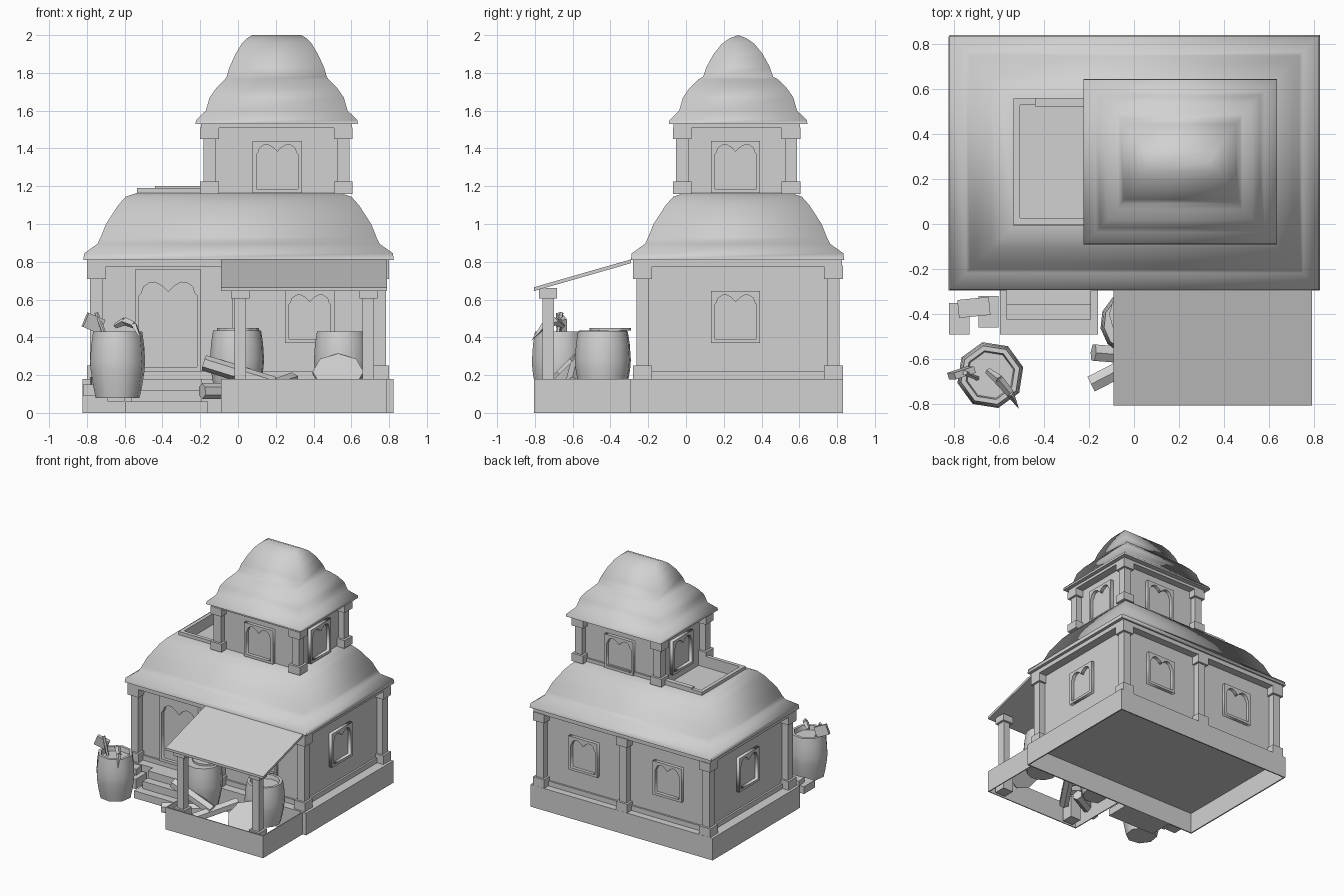
import bpy, bmesh, math
from mathutils import Vector, Matrix

if "Cube" in bpy.data.objects:
    bpy.data.objects.remove(bpy.data.objects["Cube"])

clay = bpy.data.materials.new("plain_grey")
clay.use_nodes = True
GREY = (0.64, 0.64, 0.64, 1)
clay.diffuse_color = GREY
clay.node_tree.nodes["Principled BSDF"].inputs["Base Color"].default_value = GREY


def finish(name, bm, smooth=None):
    bmesh.ops.recalc_face_normals(bm, faces=bm.faces)
    me = bpy.data.meshes.new(name)
    bm.to_mesh(me)
    bm.free()
    return link(name, me, smooth)


def link(name, me, smooth=None):
    me.materials.clear()
    me.materials.append(clay)
    ob = bpy.data.objects.new(name, me)
    bpy.context.collection.objects.link(ob)
    if smooth:
        bpy.ops.object.select_all(action='DESELECT')
        ob.select_set(True)
        bpy.context.view_layer.objects.active = ob
        bpy.ops.object.shade_smooth_by_angle(angle=math.radians(smooth))
    return ob


def add_box(bm, x0, x1, y0, y1, z0, z1):
    size = Matrix.Diagonal((x1 - x0, y1 - y0, z1 - z0, 1))
    mid = Matrix.Translation(((x0 + x1) / 2, (y0 + y1) / 2, (z0 + z1) / 2))
    bmesh.ops.create_cube(bm, size=1, matrix=mid @ size)


def boxes(name, *dims):
    bm = bmesh.new()
    for d in dims:
        add_box(bm, *d)
    return finish(name, bm)


def loft(name, cx, cy, rings, bottom=True, top=True, smooth=85):
    """Rectangular rings (half x, half y, z) joined into a shell."""
    bm = bmesh.new()
    loops = [[bm.verts.new((cx + sx * hx, cy + sy * hy, z))
              for sx, sy in ((-1, -1), (1, -1), (1, 1), (-1, 1))] for hx, hy, z in rings]
    for a, b in zip(loops, loops[1:]):
        for i in range(4):
            j = (i + 1) % 4
            bm.faces.new((a[i], a[j], b[j], b[i]))
    if bottom:
        bm.faces.new(loops[0])
    if top:
        bm.faces.new(loops[-1])
    bmesh.ops.remove_doubles(bm, verts=bm.verts, dist=0.0005)
    return finish(name, bm, smooth)


def pillar(name, x, y, z0, z1, shaft=0.033, block=0.05, foot=0.07, cap=0.07):
    return boxes(name,
                 (x - shaft, x + shaft, y - shaft, y + shaft, z0, z1),
                 (x - block, x + block, y - block, y + block, z0, z0 + foot),
                 (x - block, x + block, y - block, y + block, z1 - cap, z1))


def arch_frame(name, loc, turn, w, h, margin, arch_h, lobe, depth=0.035):
    """Flat frame with a double-lobed arch opening, facing -y before the turn."""
    half = [(1, 1), (.92, .85), (.85, .35), (.65, .05), (.45, 0), (.2, .3)]
    shape = [(1, None)] + half + [(0, .75)] + [(-u, v) for u, v in reversed(half)] + [(-1, None)]
    iw = w / 2 - margin
    hole = [(u * iw, margin if v is None else margin + arch_h - lobe * v) for u, v in shape]
    rect = [(-w / 2, 0), (w / 2, 0), (w / 2, h), (-w / 2, h)]
    cu = bpy.data.curves.new(name, 'CURVE')
    cu.dimensions = '2D'
    cu.fill_mode = 'BOTH'
    cu.extrude = depth / 2
    for pts in (rect, hole):
        sp = cu.splines.new('POLY')
        sp.points.add(len(pts) - 1)
        for p, (x, y) in zip(sp.points, pts):
            p.co = (x, y, 0, 1)
        sp.use_cyclic_u = True
    tmp = bpy.data.objects.new(name, cu)
    me = bpy.data.meshes.new_from_object(tmp)
    bpy.data.objects.remove(tmp)
    me.transform(Matrix.Translation(loc) @ Matrix.Rotation(math.radians(turn), 4, 'Z')
                 @ Matrix.Rotation(math.pi / 2, 4, 'X'))
    return link(name, me)


def window(name, x, y, z, turn):
    return arch_frame(name, (x, y, z), turn, 0.26, 0.275, 0.02, 0.235, 0.05)


def rod(name, a, b, r, sides=6, r2=None):
    a, b = Vector(a), Vector(b)
    bm = bmesh.new()
    turn = (b - a).to_track_quat('Z', 'Y').to_matrix().to_4x4()
    bmesh.ops.create_cone(bm, cap_ends=True, segments=sides, radius1=r,
                          radius2=r if r2 is None else r2, depth=(b - a).length,
                          matrix=Matrix.Translation((a + b) / 2) @ turn)
    return finish(name, bm)


def barrel(name, x, y, z0, z1, r, sides=8, hollow=True):
    prof = [(.8, 0), (.9, .2), (.98, .42), (1, .55), (.96, .8), (.89, 1)]
    if hollow:
        prof += [(.74, 1), (.7, .9)]
    bm = bmesh.new()
    loops = []
    for k, t in prof:
        angles = [2 * math.pi * (i + .3) / sides for i in range(sides)]
        loops.append([bm.verts.new((x + r * k * math.cos(q), y + r * k * math.sin(q),
                                    z0 + t * (z1 - z0))) for q in angles])
    for a, b in zip(loops, loops[1:]):
        for i in range(sides):
            j = (i + 1) % sides
            bm.faces.new((a[i], a[j], b[j], b[i]))
    bm.faces.new(loops[0])
    bm.faces.new(loops[-1])
    return finish(name, bm, 50)


# Ground floor on a plinth that is hollow underneath
CY = 0.27
loft("plinth", 0, .268, [(.812, .553, .17), (.812, .553, 0), (.822, .563, 0), (.822, .563, .18)],
     smooth=30)
boxes("lower_walls", (-.73, .73, -.21, .76, .18, .80))
boxes("wall_skirting", (-.745, .745, -.225, .775, .18, .22))
boxes("eaves_beam", (-.80, .80, -.28, .825, .775, .812))
for x in (-.75, 0, .75):
    for y in (-.23, .78):
        pillar("lower_pillar", x, y, .18, .78)
for x in (-.38, .38):
    window("back_window", x, .77, .37, 180)
window("front_window", .38, -.22, .37, 0)
window("left_window", .74, .263, .37, 90)
window("right_window", -.74, .263, .37, -90)
arch_frame("door_frame", (-.37, -.22, .22), 0, .35, .54, .022, .45, .07)

# Curved lower roof and roof terrace
inset = [(0, .81), (.005, .845), (.075, .895), (.092, .93), (.12, 1), (.185, 1.1),
         (.225, 1.145), (.285, 1.165)]
loft("lower_roof", .003, .273, [(.822 - d, .565 - d, z) for d, z in inset], top=False)
loft("terrace_parapet", 0, CY + .007,
     [(.535, .28, 1.15), (.535, .28, 1.19), (.505, .25, 1.19), (.505, .25, 1.1)],
     bottom=False, smooth=30)
boxes("terrace_rail", (-.44, -.2, .52, .558, 1.15, 1.2))

# Tower
TX, TY = .203, .268
boxes("tower_walls", (TX - .335, TX + .335, TY - .275, TY + .275, 1.09, 1.52))
boxes("tower_beam", (TX - .4, TX + .4, TY - .335, TY + .335, 1.508, 1.535))
for sx in (-1, 1):
    for sy in (-1, 1):
        pillar("tower_pillar", TX + sx * .354, TY + sy * .288, 1.16, 1.51,
               .032, .05, .065, .06)
    window("tower_side_window", TX + sx * .345, TY - .005, 1.165, 90 * sx)
    window("tower_window", TX + .005, TY + sx * .285, 1.165, 90 + 90 * sx)

# Two-tier tower roof: flared skirt, then a rounded ridge cap
inset = [(0, 1.53), (.003, 1.55), (.055, 1.6), (.075, 1.67), (.11, 1.72), (.155, 1.765)]
skirt = [(.43 - d, .367 - d, z) for d, z in inset]
cap = [(.265, .185, 1.78), (.25, .168, 1.83), (.218, .13, 1.9), (.185, .085, 1.955),
       (.158, .045, 1.983), (.13, 0, 2.0)]
loft("tower_roof", TX + .002, .276, skirt + cap, top=False)

# Porch rim, posts and sloping awning
boxes("porch_rim", (-.09, .79, -.805, -.797, 0, .18), (-.09, -.082, -.8, -.29, 0, .18),
      (.782, .79, -.8, -.29, 0, .18))
for x in (.012, .69):
    pillar("porch_post", x, -.73, 0, .66, .03, .048, .18, .055)
bm = bmesh.new()
add_box(bm, -.09, .79, -.805, -.29, .645, .665)
for v in bm.verts:
    v.co.z += (v.co.y + .805) / .515 * .148
finish("awning", bm)

# Entrance steps and loose blocks
boxes("entrance_steps", *[(-.595 + .03 * (i > 0), -.16 - .03 * (i > 0),
                           -.49 + .067 * i, -.29, .06 * i, .06 * (i + 1)) for i in range(3)])
boxes("side_blocks", (-.82, -.73, -.49, -.35, .09, .15), (-.69, -.6, -.46, -.32, .06, .14))
slab = boxes("tilted_block", (-.07, .07, -.04, .04, -.03, .03))
slab.data.transform(Matrix.Translation((-.71, -.37, .16)) @ Matrix.Rotation(.1, 4, 'Z'))

# Barrels and the tools in the outer one
barrel("outer_barrel", -.637, -.67, .08, .43, .15)
barrel("porch_barrel_rear", -.005, -.44, .1, .435, .145, 12, hollow=False)
barrel("porch_barrel_side", .55, -.44, .1, .43, .15, 12)
rod("barrel_lid", (0, -.4, .435), (0, -.4, .45), .11, 12)
rod("tool_handle", (-.66, -.7, .3), (-.75, -.66, .53), .011)
sickle = [(-.65, -.65, .46), (-.6, -.69, .485), (-.55, -.75, .465), (-.51, -.82, .38)]
for i, width in enumerate((.014, .022, .018)):
    rod("sickle_blade", sickle[i], sickle[i + 1], width, 4, (.022, .018, 0)[i])
head = boxes("tool_head", (-.05, .05, -.015, .015, -.04, .04))
head.data.transform(Matrix.Translation((-.765, -.66, .475)) @ Matrix.Rotation(.4, 4, 'Y')
                    @ Matrix.Rotation(.3, 4, 'Z'))

# Logs and a leaning lid on the porch
rod("log", (-.18, -.57, .265), (.19, -.6, .15), .042)
rod("log", (-.19, -.71, .115), (.1, -.56, .12), .042)
rod("log", (.1, -.72, .11), (.29, -.42, .175), .04)
rod("leaning_lid", (.53, -.67, .205), (.53, -.684, .219), .135, 8)
